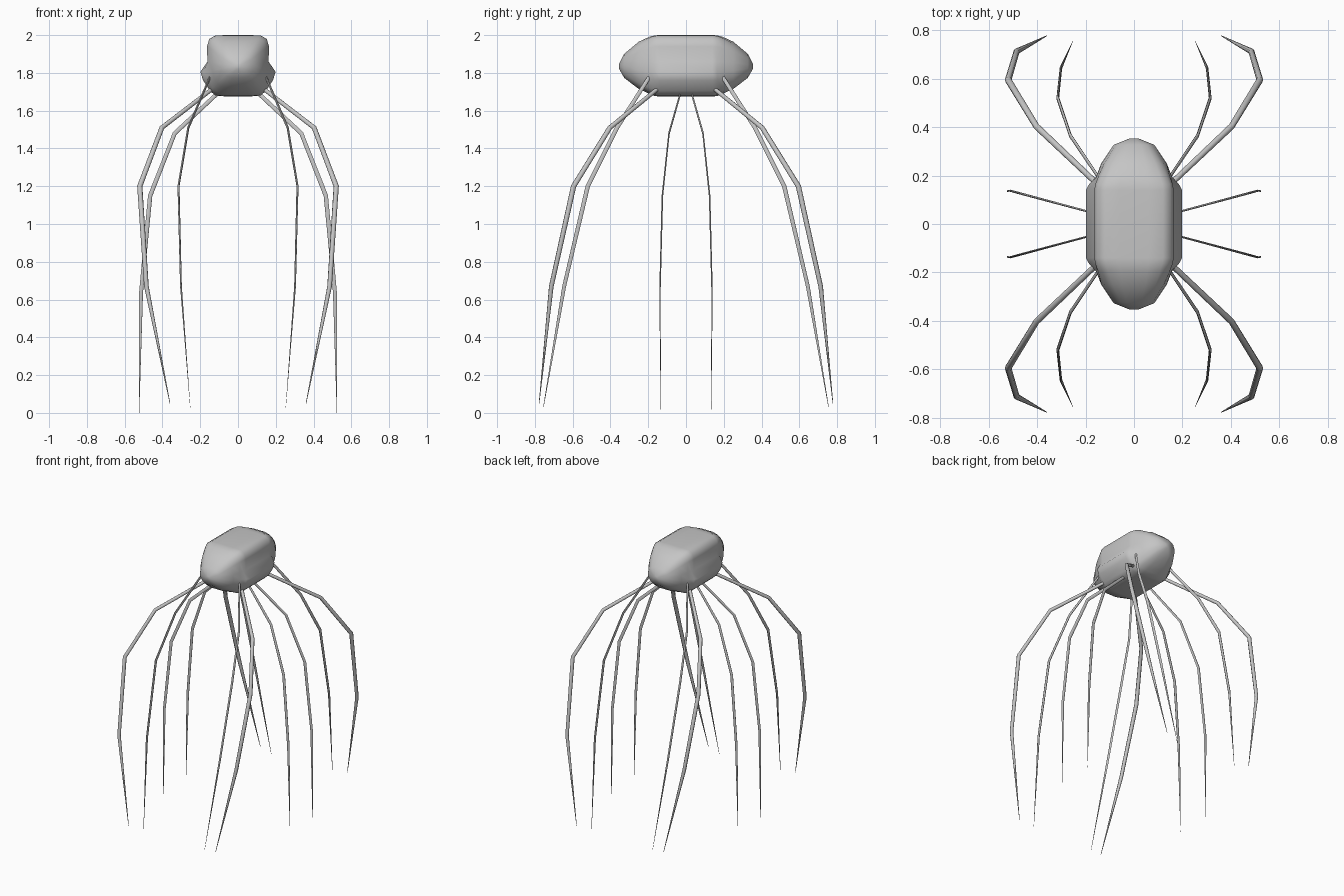
import bpy, bmesh, math
from mathutils import Vector

if "Cube" in bpy.data.objects:
    bpy.data.objects.remove(bpy.data.objects["Cube"])

grey = bpy.data.materials.new("plain grey")
grey.diffuse_color = (0.56, 0.56, 0.56, 1)
grey.use_nodes = True
grey.node_tree.nodes["Principled BSDF"].inputs["Base Color"].default_value = grey.diffuse_color


def finish(name, bm, angle):
    bmesh.ops.recalc_face_normals(bm, faces=bm.faces)
    mesh = bpy.data.meshes.new(name)
    bm.to_mesh(mesh)
    bm.free()
    mesh.materials.append(grey)
    ob = bpy.data.objects.new(name, mesh)
    bpy.context.collection.objects.link(ob)
    bpy.ops.object.select_all(action='DESELECT')
    ob.select_set(True)
    bpy.context.view_layer.objects.active = ob
    bpy.ops.object.shade_smooth_by_angle(angle=math.radians(angle))


def loft(bm, rings):
    """Skin a list of closed rings and cap both ends."""
    loops = [[bm.verts.new(p) for p in ring] for ring in rings]
    n = len(loops[0])
    for a, b in zip(loops, loops[1:]):
        for i in range(n):
            j = (i + 1) % n
            bm.faces.new((a[i], a[j], b[j], b[i]))
    bm.faces.new(loops[0])
    bm.faces.new(loops[-1])


# Body: boxy cross-section with a hip ridge, rounding off towards the ends
MID = 1.835


def section(y, sx, top, bottom, ridge, roundness):
    half = [(0.06, 2.0), (0.12, 1.998), (0.152, 1.98), (0.164, 1.94),
            (0.162, 1.86), (0.165 + 0.034 * ridge, 1.805),
            (0.165 + 0.02 * ridge, 1.76), (0.148, 1.705),
            (0.12, 1.68), (0.06, 1.675)]
    pts = []
    for x, z in half:
        h = (z - MID) / (0.165 if z > MID else 0.16)
        w = x / 0.165
        # pull the corners in towards an ellipse
        k = 1 + roundness * (1 / max(1, math.hypot(w, h)) - 1)
        pts.append((x * k * sx, y,
                    MID + h * k * (top - MID if h > 0 else MID - bottom)))
    return pts + [(-x, yy, z) for x, yy, z in reversed(pts)]


stations = [(0.354, 0.1, 1.85, 1.82, 0, 1), (0.327, 0.52, 1.905, 1.77, 0, 0.9),
            (0.25, 0.83, 1.97, 1.71, 0, 0.6), (0.195, 0.94, 1.993, 1.688, 0.1, 0.25),
            (0.165, 0.98, 1.999, 1.677, 0.75, 0.05), (0.14, 1.0, 2.0, 1.675, 1, 0)]
rings = [section(-y, *rest) for y, *rest in stations]
rings += [section(y, *rest) for y, *rest in reversed(stations)]
bm = bmesh.new()
loft(bm, rings)
finish("body", bm, 80)


# Legs: tapering jointed tubes, some flattened along one axis
def leg(name, joints, flat, mx, my, sides=8):
    radii = [0.0115, 0.013, 0.014, 0.0125, 0.0015]
    pts = [Vector((x * mx, y * my, z)) for x, y, z in joints]
    rings = []
    for i, p in enumerate(pts):
        t = (pts[min(i + 1, len(pts) - 1)] - pts[max(i - 1, 0)]).normalized()
        u = t.cross(Vector((-p.y, p.x, 0))).normalized()
        v = t.cross(u)
        ring = []
        for k in range(sides):
            a = math.tau * k / sides
            off = (u * math.cos(a) + v * math.sin(a)) * radii[i]
            ring.append(p + Vector((off.x * flat[0], off.y * flat[1], off.z)))
        rings.append(ring)
    bm = bmesh.new()
    loft(bm, rings)
    finish(name, bm, 60)


kinds = {
    "thick_corner_leg": ([(0.13, 0.145, 1.72), (0.403, 0.403, 1.51),
                          (0.52, 0.595, 1.20), (0.485, 0.713, 0.67),
                          (0.36, 0.778, 0.05)], (1, 1)),
    "thin_corner_leg": ([(0.145, 0.19, 1.785), (0.263, 0.365, 1.51),
                         (0.315, 0.52, 1.20), (0.302, 0.645, 0.67),
                         (0.253, 0.755, 0.03)], (0.4, 0.85)),
    "middle_leg": ([(0.11, 0.03, 1.69), (0.335, 0.09, 1.48),
                    (0.465, 0.125, 1.15), (0.513, 0.138, 0.64),
                    (0.524, 0.133, 0.0)], (0.85, 0.3)),
}
for name, (joints, flat) in kinds.items():
    for mx, sx in ((1, "right"), (-1, "left")):
        for my, sy in ((-1, "front"), (1, "back")):
            leg(f"{sy}_{sx}_{name}", joints, flat, mx, my)
